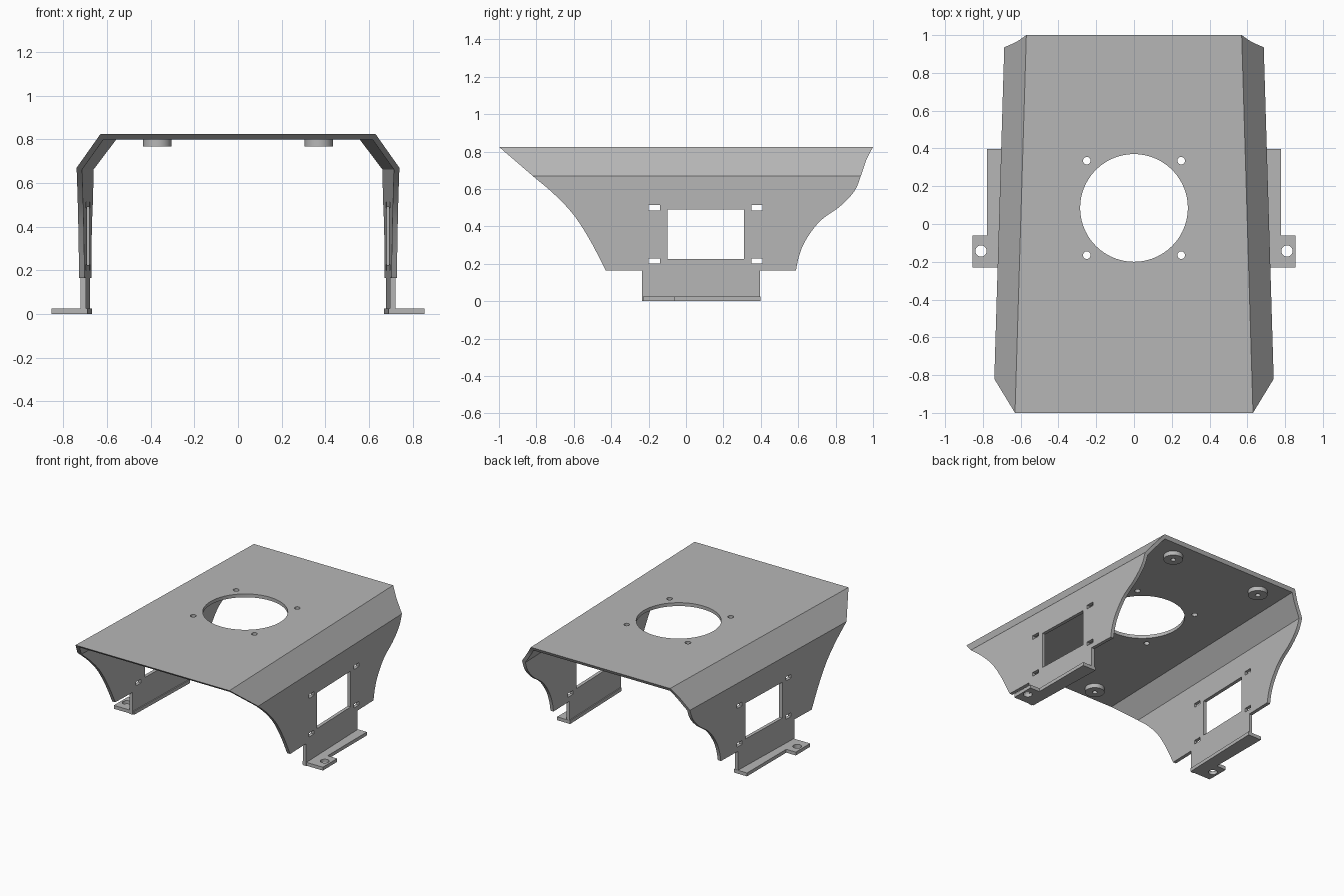
import bpy, bmesh
from mathutils import Matrix, Vector

cube = bpy.data.objects.get("Cube")
if cube:
    bpy.data.objects.remove(cube)

T = 0.025        # sheet thickness
TAPER = -0.03    # sideways shift of the walls per unit of y

steel = bpy.data.materials.new("grey_steel")
steel.use_nodes = True
steel.diffuse_color = (0.47, 0.47, 0.47, 1)
steel.node_tree.nodes["Principled BSDF"].inputs["Base Color"].default_value = (0.47, 0.47, 0.47, 1)


def make_object(name, bm):
    bmesh.ops.recalc_face_normals(bm, faces=bm.faces)
    mesh = bpy.data.meshes.new(name)
    bm.to_mesh(mesh)
    bm.free()
    mesh.materials.append(steel)
    obj = bpy.data.objects.new(name, mesh)
    bpy.context.collection.objects.link(obj)
    return obj


def prism(name, near, far):
    """Solid between two matching outlines."""
    bm = bmesh.new()
    a = [bm.verts.new(p) for p in near]
    b = [bm.verts.new(p) for p in far]
    bm.faces.new(a)
    bm.faces.new(b[::-1])
    n = len(a)
    for i in range(n):
        bm.faces.new((a[i], a[(i + 1) % n], b[(i + 1) % n], b[i]))
    return make_object(name, bm)


def box(name, low, high):
    bm = bmesh.new()
    bmesh.ops.create_cube(bm, size=1)
    low, high = Vector(low), Vector(high)
    for v in bm.verts:
        v.co = (low + high) / 2 + v.co * (high - low)
    return make_object(name, bm)


def cylinder(name, x, y, z0, z1, radius, sides=32):
    bm = bmesh.new()
    bmesh.ops.create_cone(bm, cap_ends=True, segments=sides, radius1=radius, radius2=radius,
                          depth=z1 - z0, matrix=Matrix.Translation((x, y, (z0 + z1) / 2)))
    return make_object(name, bm)


def boolean(obj, tools, operation="DIFFERENCE"):
    """Apply boolean tools, then discard them."""
    for tool in tools:
        tool.hide_render = True
        mod = obj.modifiers.new("cut", "BOOLEAN")
        mod.operation, mod.solver, mod.object = operation, "EXACT", tool
    bpy.context.view_layer.update()
    graph = bpy.context.evaluated_depsgraph_get()
    mesh = bpy.data.meshes.new_from_object(obj.evaluated_get(graph))
    obj.modifiers.clear()
    obj.data = mesh
    for tool in tools:
        bpy.data.objects.remove(tool)


def smooth_path(points, steps=8):
    """Catmull-Rom curve through the points."""
    pts = [Vector(p) for p in points]
    pts = [2 * pts[0] - pts[1]] + pts + [2 * pts[-1] - pts[-2]]
    path = []
    for a, b, c, d in zip(pts, pts[1:], pts[2:], pts[3:]):
        for i in range(steps):
            t = i / steps
            path.append(0.5 * (2 * b + (c - a) * t + (2 * a - 5 * b + 4 * c - d) * t ** 2
                               + (3 * b - a - 3 * c + d) * t ** 3))
    return path + [pts[-2]]


def wall_x(y):
    """Outer face of the +x side wall."""
    return 0.745 + TAPER * (y + 1)


# Folded sheet: tapered arch section
half = [(0.63, 0.825), (0.745, 0.67), (0.745, 0), (0.72, 0), (0.72, 0.662), (0.617, 0.80)]


def section(y):
    shift = TAPER * (y + 1)
    right = [(x + shift, y, z) for x, z in half]
    return right + [(-x, y, z) for x, y, z in reversed(right)]


shell = prism("folded_cover", section(-1), section(1))

# Side outline trims both ends and leaves the foot tabs
front_edge = smooth_path([(-0.82, 0.67), (-0.705, 0.572), (-0.6, 0.46), (-0.51, 0.32), (-0.43, 0.165)])
back_edge = smooth_path([(0.588, 0.165), (0.604, 0.24), (0.64, 0.326), (0.717, 0.428), (0.825, 0.508),
                         (0.9, 0.588), (0.935, 0.67), (0.965, 0.757), (1, 0.825)])
outline = [Vector((-1, 0.825))] + front_edge
outline += [Vector(p) for p in ((-0.235, 0.165), (-0.235, -0.1), (0.395, -0.1), (0.395, 0.165))]
outline += back_edge + [Vector((1.03, 0.88)), Vector((-1.064, 0.88))]
trim = prism("side_outline", [(-1, p.x, p.y) for p in outline], [(1, p.x, p.y) for p in outline])
boolean(shell, [trim], "INTERSECT")

# Round opening, screw holes, side windows and slots
cutters = [cylinder("fan_hole", 0, 0.085, 0.7, 0.9, 0.285, 96)]
for x in (-0.25, 0.25):
    for y in (-0.165, 0.335):
        cutters.append(cylinder("screw_hole", x, y, 0.7, 0.9, 0.02))
cutters.append(box("window", (-1, -0.1, 0.225), (1, 0.31, 0.49)))
for y in (-0.2, 0.35):
    for z in (0.2, 0.485):
        cutters.append(box("slot", (-1, y, z), (1, y + 0.06, z + 0.028)))
boolean(shell, cutters)
parts = [shell]

# Foot flanges with a bolt ear
Y0, Y1, STEP = -0.23, 0.397, -0.062
for side, label in ((1, "left"), (-1, "right")):
    plan = [(wall_x(Y0) - T - 0.008, Y0), (0.855, Y0), (0.855, STEP), (0.777, STEP),
            (0.777, Y1), (wall_x(Y1) - T - 0.008, Y1)]
    foot = prism(label + "_foot_flange", [(side * x, y, 0) for x, y in plan],
                 [(side * x, y, T) for x, y in plan])
    boolean(foot, [cylinder("bolt_hole", side * 0.81, -0.143, -0.1, 0.1, 0.03)])
    parts.append(foot)

# Round bosses under the top plate
for x, xl in ((0.37, "left"), (-0.37, "right")):
    for y, yl in ((-0.85, "front"), (0.85, "back")):
        boss = cylinder(yl + "_" + xl + "_boss", x, y, 0.768, 0.802, 0.065)
        boolean(boss, [cylinder("boss_hole", x, y, 0.7, 0.795, 0.017)])
        parts.append(boss)

# Smooth the curved edges, keep folds sharp
bpy.ops.object.select_all(action="DESELECT")
for part in parts:
    part.select_set(True)
bpy.context.view_layer.objects.active = shell
bpy.ops.object.shade_smooth_by_angle(angle=0.4)
